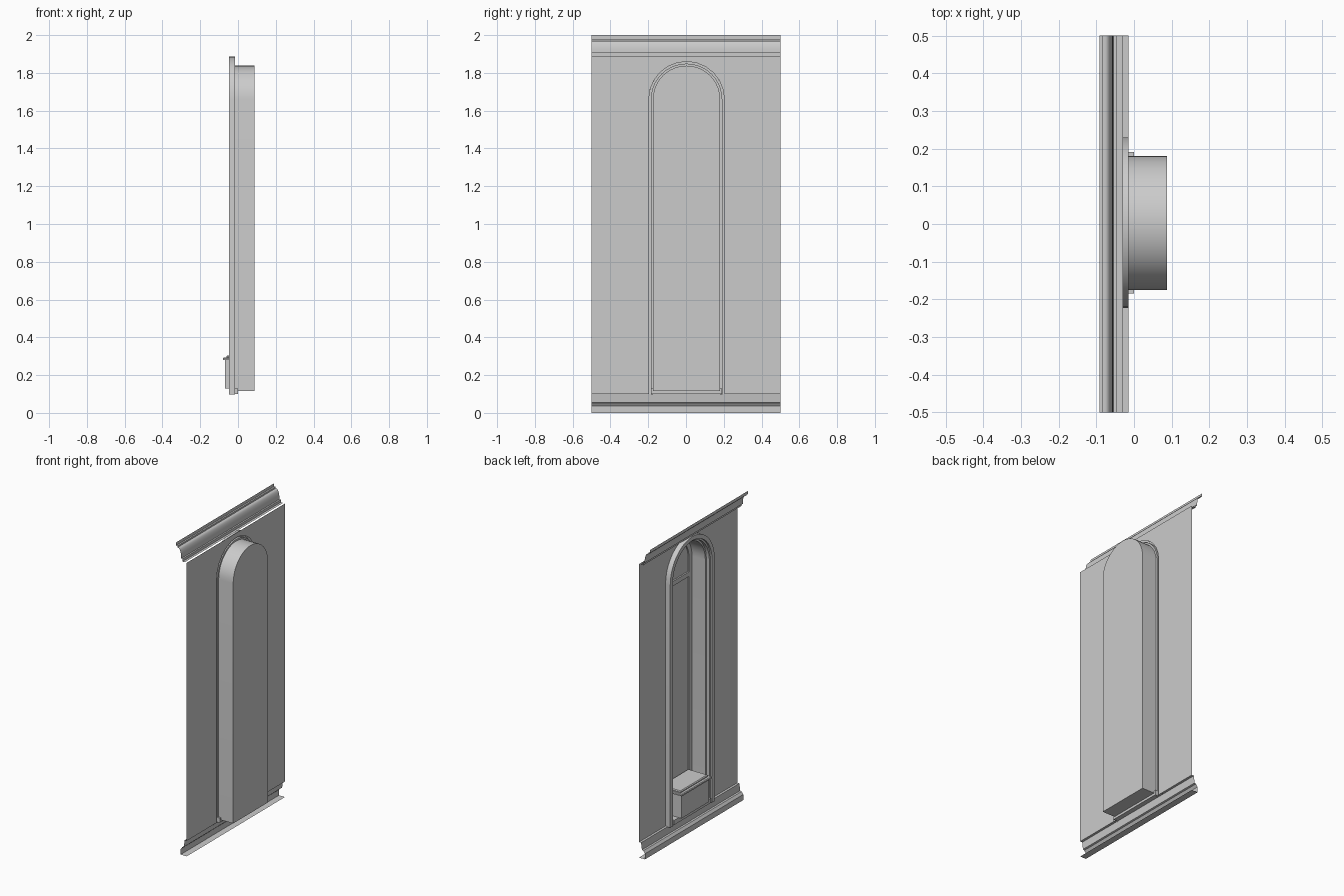
import bpy, bmesh, math

if "Cube" in bpy.data.objects:
    bpy.data.objects.remove(bpy.data.objects["Cube"])

CY, SPRING = 0.003, 1.66   # niche centre line and arch springing height


def finish(name, bm, smooth=False):
    me = bpy.data.meshes.new(name)
    bm.to_mesh(me)
    bm.free()
    ob = bpy.data.objects.new(name, me)
    bpy.context.collection.objects.link(ob)
    if smooth:
        bpy.ops.object.select_all(action='DESELECT')
        bpy.context.view_layer.objects.active = ob
        ob.select_set(True)
        bpy.ops.object.shade_smooth_by_angle(angle=math.radians(30))
    return ob


def arch(r, bottom, n=20):
    """Round-headed outline as (y, z), from the -y foot over to the +y foot."""
    head = [(CY - r * math.cos(math.pi * i / n), SPRING + r * math.sin(math.pi * i / n))
            for i in range(n + 1)]
    return [(CY - r, bottom)] + head + [(CY + r, bottom)]


def face(name, outline, x):
    bm = bmesh.new()
    f = bm.faces.new([bm.verts.new((x, y, z)) for y, z in outline])
    f.normal_update()
    if f.normal.x > 0:
        f.normal_flip()
    return finish(name, bm)


def loft(name, loops, closed=False):
    """Skin between successive loops of 3D points."""
    bm = bmesh.new()
    rows = [[bm.verts.new(p) for p in loop] for loop in loops]
    for a, b in zip(rows, rows[1:]):
        n = len(a)
        for i in range(n if closed else n - 1):
            j = (i + 1) % n
            bm.faces.new((a[i], a[j], b[j], b[i]))
    return finish(name, bm, True)


def arch_sweep(name, profile, bottom, closed=False):
    return loft(name, [[(x, y, z) for y, z in arch(r, bottom)] for r, x in profile], closed)


def moulding(name, profile):
    return loft(name, [[(x, y, z) for x, z in profile] for y in (0.5, -0.5)])


def box(name, lo, hi, bevel=0):
    bm = bmesh.new()
    bmesh.ops.create_cube(bm, size=1)
    for v in bm.verts:
        v.co = [(lo[i] + hi[i]) / 2 + v.co[i] * (hi[i] - lo[i]) for i in range(3)]
    if bevel:
        top = [e for e in bm.edges if all(v.co.z > hi[2] - 1e-4 for v in e.verts)]
        bmesh.ops.bevel(bm, geom=top, offset=bevel, segments=1, affect='EDGES')
    return finish(name, bm)


# Wall sheet with the arched opening running through its bottom edge
hole = arch(0.2, 0.1, 12)
face("wall", [(0.5, 0.1), (0.5, 1.89), (-0.5, 1.89), (-0.5, 0.1)] + hole, -0.015)

# Cornice: lower lip, cove, stepped upper lip
cove = [(-0.055 - 0.02 * (1 - math.cos(t * math.pi / 12)),
         1.91 + 0.06 * math.sin(t * math.pi / 12)) for t in range(7)]
moulding("cornice", [(-0.029, 1.89), (-0.045, 1.89), (-0.045, 1.907), (-0.055, 1.907)] + cove
         + [(-0.082, 1.97), (-0.082, 1.98), (-0.092, 1.98), (-0.092, 2.0)])

# Skirting with sloped shoulder and a return along the floor
moulding("skirting", [(-0.015, 0.1), (-0.03, 0.1), (-0.036, 0.055), (-0.046, 0.052),
                      (-0.058, 0.036), (-0.058, 0.0), (-0.015, 0.0)])

# Stepped trim round the opening
arch_sweep("arch_trim", [(0.226, -0.015), (0.226, -0.048), (0.2, -0.048), (0.2, -0.036),
                         (0.189, -0.036), (0.189, -0.015), (0.178, -0.015)], 0.097)

# Niche lining with floor, and its back
arch_sweep("niche_lining", [(0.178, -0.015), (0.178, 0.088)], 0.115, True)
face("niche_back", arch(0.178, 0.115), 0.088)

# Frame on the niche back: arched border and transom bar
arch_sweep("niche_border", [(0.178, 0.08), (0.148, 0.08), (0.148, 0.0875)], 0.115)
box("niche_transom", (0.078, CY - 0.148, 1.54), (0.0875, CY + 0.148, 1.57))

# Sill and pedestal standing in the niche
box("sill", (-0.048, CY - 0.188, 0.1), (0.0, CY + 0.188, 0.13))
box("pedestal", (-0.068, CY - 0.14, 0.13), (0.08, CY + 0.14, 0.28))
box("pedestal_cap", (-0.08, CY - 0.155, 0.28), (0.08, CY + 0.155, 0.292), 0.004)
box("pedestal_top", (-0.062, CY - 0.14, 0.292), (0.08, CY + 0.14, 0.303), 0.005)
